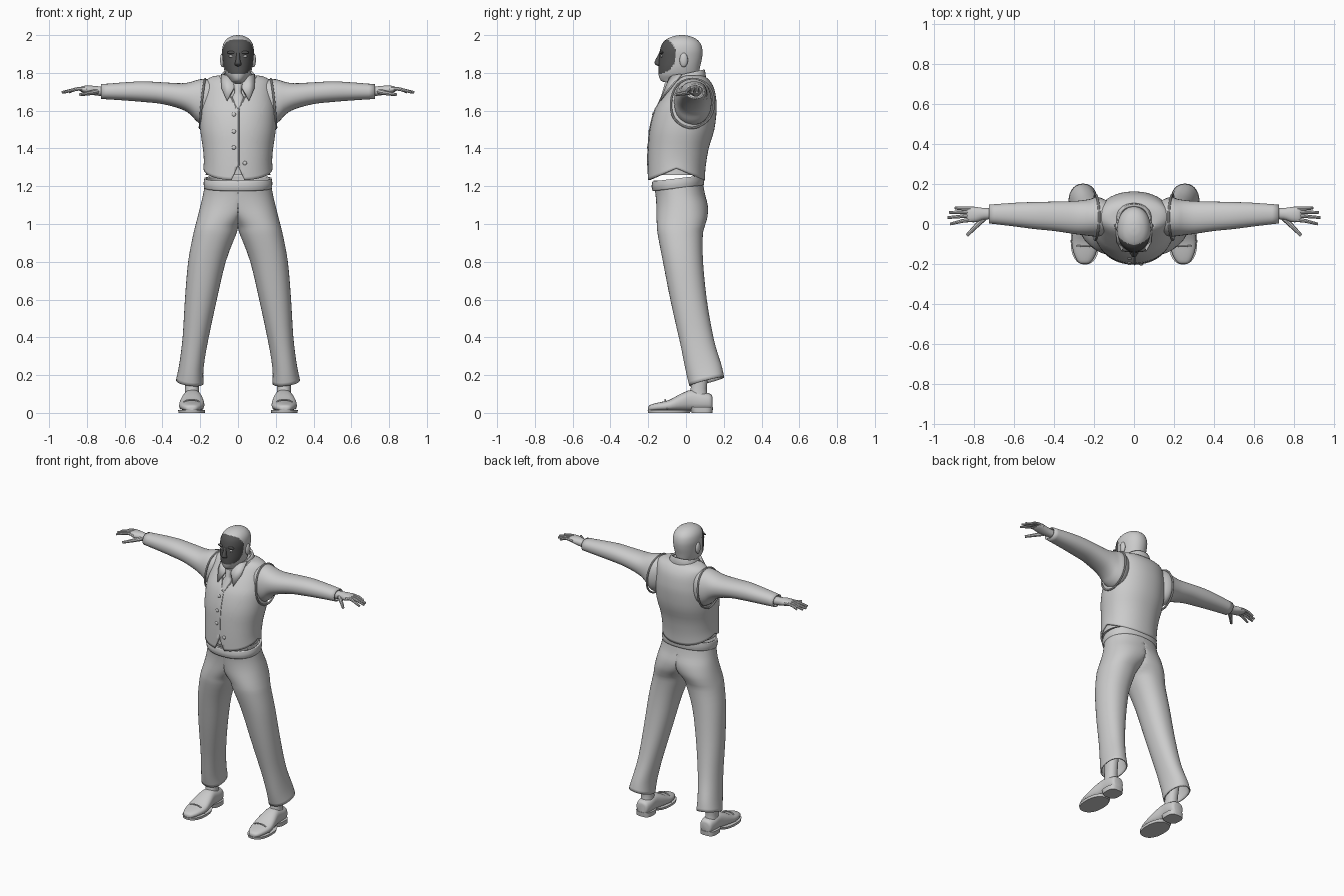
import bpy, bmesh, math
from mathutils import Vector
from mathutils.bvhtree import BVHTree

if "Cube" in bpy.data.objects:
    bpy.data.objects.remove(bpy.data.objects["Cube"])


def material(name, value):
    m = bpy.data.materials.new(name)
    m.use_nodes = True
    colour = (value, value, value, 1)
    m.diffuse_color = colour
    m.node_tree.nodes["Principled BSDF"].inputs["Base Color"].default_value = colour
    return m


GREY = material("light grey", 0.6)
DARK = material("dark grey", 0.09)


def finish(obj, mat=GREY, mirror=False, shell=0, angle=40):
    """Colour, shade and add the usual modifiers."""
    obj.data.materials.append(mat)
    bpy.ops.object.select_all(action="DESELECT")
    obj.select_set(True)
    bpy.context.view_layer.objects.active = obj
    if obj.type == "CURVE":
        bpy.ops.object.convert(target="MESH")
        obj = bpy.context.object
    bpy.ops.object.shade_smooth_by_angle(angle=math.radians(angle))
    if shell:
        mod = obj.modifiers.new("thickness", "SOLIDIFY")
        mod.thickness = shell
        mod.offset = -1
    if mirror:
        mod = obj.modifiers.new("mirror", "MIRROR")
        mod.merge_threshold = 0.0005
    return obj


def resample(rows, sub):
    """Smooth the rows with a Catmull-Rom spline."""
    out = []
    last = len(rows) - 1
    for i in range(last):
        a, b, c, d = (rows[min(max(k, 0), last)] for k in range(i - 1, i + 3))
        for s in range(sub):
            t = s / sub
            out.append([q + t / 2 * (r - p + t * (2 * p - 5 * q + 4 * r - s_ + t * (3 * (q - r) + s_ - p)))
                        for p, q, r, s_ in zip(a, b, c, d)])
    return out + [list(rows[-1])]


def loft(name, axis, rows, n=32, power=2.2, sub=3, cap=True, warp=None, half=False, edit=None, **style):
    """Skin superellipse sections; each row is a position and two pairs of bounds."""
    bm = bmesh.new()
    rings = []
    for t, a0, a1, b0, b1 in resample(rows, sub):
        ring = []
        for k in range(n):
            c, s = math.cos(math.tau * k / n), math.sin(math.tau * k / n)
            a = (a0 + a1) / 2 + (a1 - a0) / 2 * math.copysign(abs(c) ** (2 / power), c)
            b = (b0 + b1) / 2 + (b1 - b0) / 2 * math.copysign(abs(s) ** (2 / power), s)
            co = [a, b]
            co.insert("xyz".index(axis), t)
            if half:
                co[0] = max(co[0], 0)
            co = Vector(co)
            if warp:
                co.z += warp(co)
            ring.append(bm.verts.new(co))
        rings.append(ring)
    for r, s in zip(rings, rings[1:]):
        for k in range(n):
            bm.faces.new((r[k], r[k - 1], s[k - 1], s[k]))
    if cap:
        bm.faces.new(rings[0])
        bm.faces.new(rings[-1])
    if half:
        inner = [f for f in bm.faces if all(v.co.x < 1e-5 for v in f.verts)]
        bmesh.ops.delete(bm, geom=inner, context="FACES")
    bmesh.ops.recalc_face_normals(bm, faces=bm.faces)
    if edit:
        edit(bm)
    mesh = bpy.data.meshes.new(name)
    bm.to_mesh(mesh)
    bm.free()
    obj = bpy.data.objects.new(name, mesh)
    bpy.context.collection.objects.link(obj)
    return finish(obj, **style)


def body(rows, grow=0):
    """Rows symmetric in x: height, half width, front, back."""
    return [(z, -w - grow, w + grow, f - grow, b + grow) for z, w, f, b in rows]


def tube(name, points, radius, tip=1, closed=False, **style):
    """A round cord through the points, tapered to the tip."""
    curve = bpy.data.curves.new(name, "CURVE")
    curve.dimensions = "3D"
    curve.bevel_depth = radius
    curve.bevel_resolution = 2
    curve.use_fill_caps = True
    spline = curve.splines.new("NURBS")
    spline.points.add(len(points) - 1)
    for i, (p, co) in enumerate(zip(spline.points, points)):
        p.co = (*co, 1)
        p.radius = 1 + (tip - 1) * i / (len(points) - 1)
    spline.order_u = 3
    spline.use_endpoint_u = not closed
    spline.use_cyclic_u = closed
    obj = bpy.data.objects.new(name, curve)
    bpy.context.collection.objects.link(obj)
    return finish(obj, **style)


def ball(name, at, size, mat=GREY, mirror=True):
    bm = bmesh.new()
    bmesh.ops.create_uvsphere(bm, u_segments=20, v_segments=12, radius=1)
    for v in bm.verts:
        v.co = Vector(at) + v.co * Vector(size)
    mesh = bpy.data.meshes.new(name)
    bm.to_mesh(mesh)
    bm.free()
    obj = bpy.data.objects.new(name, mesh)
    bpy.context.collection.objects.link(obj)
    return finish(obj, mat, mirror)


# Trousers: one leg from waist to flared hem, mirrored
def hem(co):
    w = min(max((0.35 - co.z) / 0.15, 0), 1)
    return w * (0.25 * (co.y - 0.11) + 0.12 * (co.x - 0.25))


loft("trousers", "z", [
    (1.23, -.172, .172, -.172, .088), (1.16, -.18, .184, -.162, .1), (1.1, -.13, .198, -.157, .115),
    (1.04, -.06, .213, -.156, .114), (.99, -.008, .226, -.154, .1), (.94, .012, .238, -.149, .089),
    (.8, .065, .264, -.122, .09), (.6, .112, .281, -.083, .11), (.4, .155, .293, -.038, .145),
    (.25, .182, .312, -.003, .185), (.165, .182, .328, .018, .202)],
    n=48, cap=False, half=True, warp=hem, mirror=True, shell=.008)
loft("waistband", "z", body([(1.195, .178, -.176, .094), (1.22, .182, -.182, .097), (1.247, .178, -.178, .095)]),
     n=48, cap=False, shell=.012, warp=lambda co: .12 * co.y)

# Shirt body and vest with cut neckline and split hem
torso = [(1.26, .183, -.203, .1), (1.32, .181, -.203, .104), (1.4, .186, -.2, .12), (1.5, .2, -.192, .15),
         (1.6, .2, -.166, .162), (1.66, .191, -.132, .16), (1.72, .181, -.088, .148),
         (1.76, .17, -.055, .125), (1.782, .13, -.035, .098), (1.787, .08, -.03, .08)]


def vest_hem(co):
    w = min(max((1.4 - co.z) / .14, 0), 1)
    return w * (.035 - .42 * abs(co.y + .05))


def vee(bm, apex, slope):
    for side in (1, -1):
        front = [f for f in bm.faces if f.calc_center_median().y < 0]
        geom = front + list({e for f in front for e in f.edges}) + list({v for f in front for v in f.verts})
        bmesh.ops.bisect_plane(bm, geom=geom, plane_co=(0, 0, apex), plane_no=(side, 0, -slope))
    gone = [f for f in bm.faces if f.calc_center_median().y < 0
            and abs(f.calc_center_median().x) < slope * (f.calc_center_median().z - apex)]
    bmesh.ops.delete(bm, geom=gone, context="FACES")


def cut_vest(bm):
    vee(bm, 1.605, .55)
    vee(bm, 1.31, -.45)


shirt = loft("shirt", "z", body(torso, -.012), n=64, power=2.15)
surface = BVHTree.FromPolygons([v.co for v in shirt.data.vertices], [p.vertices for p in shirt.data.polygons])
loft("vest", "z", body(torso), n=64, power=2.15, cap=False, warp=vest_hem, edit=cut_vest, shell=.01)


def on_front(x, z, lift=.013):
    hit = surface.ray_cast(Vector((x, -1, z)), Vector((0, 1, 0)))[0]
    return Vector((x, hit.y - lift, z))


tube("vest_opening", [on_front(.004, 1.31 + .03 * i) for i in range(11)], .003)
for i, (x, z) in enumerate([(-.022, 1.58), (-.022, 1.49), (-.022, 1.405), (.036, 1.322)]):
    ball(f"vest_button_{i + 1}", on_front(x, z), (.011, .006, .011), mirror=False)
tube("neckline_edge", [on_front(.55 * h, 1.605 + h, .011) for h in (0, .03, .06, .09, .12, .15)], .004, mirror=True)
tube("armhole_edge", [(.172, .035, 1.775), (.18, -.05, 1.745), (.192, -.085, 1.65), (.2, -.07, 1.55),
                      (.203, .03, 1.495), (.2, .13, 1.55), (.192, .155, 1.65), (.18, .12, 1.745)],
     .006, closed=True, mirror=True)

# Collar and tie
loft("collar_band", "z", body([(1.75, .098, -.075, .105), (1.785, .092, -.075, .104), (1.81, .082, -.075, .098)]),
     cap=False, shell=.012, warp=lambda co: .22 * (co.y - .06))
leaf = bpy.data.meshes.new("collar_leaf")
leaf.from_pydata([(.012, -.1, 1.745), (.05, -.085, 1.785), (.09, -.03, 1.795), (.088, -.09, 1.72),
                  (.06, -.138, 1.655)], [], [(0, 4, 3, 2, 1)])
leaf_obj = bpy.data.objects.new("collar_leaf", leaf)
bpy.context.collection.objects.link(leaf_obj)
finish(leaf_obj, mirror=True, shell=.012)
loft("tie", "z", body([(1.6, .022, -.168, -.14), (1.67, .03, -.135, -.1), (1.7, .018, -.125, -.08),
                       (1.745, .028, -.112, -.07)]), n=16)

# Sleeves and hands
loft("sleeve", "x", [
    (.12, -.045, .11, 1.56, 1.76), (.18, -.062, .135, 1.525, 1.768), (.22, -.06, .125, 1.545, 1.762),
    (.25, -.056, .12, 1.578, 1.752), (.3, -.05, .115, 1.608, 1.745), (.4, -.035, .112, 1.635, 1.75),
    (.5, -.025, .11, 1.646, 1.755), (.6, -.012, .106, 1.654, 1.75), (.725, .003, .097, 1.662, 1.74)],
    cap=False, mirror=True, shell=.008)
loft("palm", "x", [(.69, .025, .08, 1.675, 1.725), (.75, .022, .08, 1.68, 1.73), (.79, .01, .085, 1.688, 1.733),
                   (.825, .01, .086, 1.698, 1.73), (.838, .02, .078, 1.705, 1.722)], n=20, mirror=True)
for name, y, x, end in [("index", .02, .92, 0), ("middle", .041, .933, .032), ("ring", .06, .925, .058),
                        ("little", .077, .895, .08)]:
    tube(name + "_finger", [(.8, y, 1.714), (.84, y, 1.718), (.88, (y + end) / 2, 1.708), (x, end, 1.697)],
         .0115, tip=.6, mirror=True)
tube("thumb", [(.745, .035, 1.702), (.775, .005, 1.695), (.805, -.025, 1.69), (.836, -.057, 1.685)],
     .015, tip=.55, mirror=True)


# Head with a painted face panel
def paint_face(bm):
    for f in bm.faces:
        c = f.calc_center_median()
        f.material_index = int(math.hypot(c.y + .15, c.z - 1.893) < .098)


head = loft("head", "z", body([
    (1.69, .058, -.06, .06), (1.74, .058, -.085, .064), (1.757, .045, -.13, .065), (1.79, .064, -.145, .067),
    (1.83, .076, -.145, .074), (1.88, .082, -.142, .085), (1.92, .084, -.138, .087), (1.955, .077, -.126, .077),
    (1.98, .059, -.1, .053), (1.995, .032, -.063, .018), (2, .006, -.03, -.015)]),
    n=80, sub=7, power=2.1, edit=paint_face)
head.data.materials.append(DARK)
loft("nose", "z", body([(1.835, .01, -.145, -.125), (1.846, .018, -.164, -.125), (1.862, .013, -.165, -.125),
                        (1.895, .009, -.148, -.125), (1.915, .008, -.138, -.125)]), n=16, mat=DARK)
ball("brow", (.034, -.129, 1.908), (.026, .011, .008), DARK)
ball("eye", (.034, -.128, 1.888), (.015, .008, .007))
ball("ear", (.082, -.012, 1.868), (.013, .022, .038))

# Feet
loft("ankle", "z", [(.07, .2, .285, .01, .12), (.13, .207, .28, .025, .11), (.24, .21, .285, .03, .125)],
     n=24, mirror=True)
loft("shoe", "y", [(-.2, .235, .26, .014, .03), (-.19, .215, .28, .01, .042), (-.15, .192, .3, .01, .054),
                   (-.09, .178, .312, .01, .068), (-.03, .182, .305, .01, .1), (.03, .192, .292, .012, .122),
                   (.09, .192, .29, .014, .11), (.13, .2, .283, .016, .1), (.14, .215, .268, .02, .085)],
     n=24, power=2.5, mirror=True)
loft("sole", "z", [(0, .176, .315, -.2, .02), (.016, .174, .317, -.203, .03)], power=2.3, sub=1, mirror=True)
loft("heel", "z", [(0, .19, .295, .03, .14), (.03, .188, .297, .02, .143)], power=3, sub=1, mirror=True)
tube("toe_cap_seam", [(.185, -.1, .02), (.195, -.108, .06), (.245, -.112, .073), (.295, -.108, .06),
                      (.305, -.1, .02)], .004, mirror=True)
